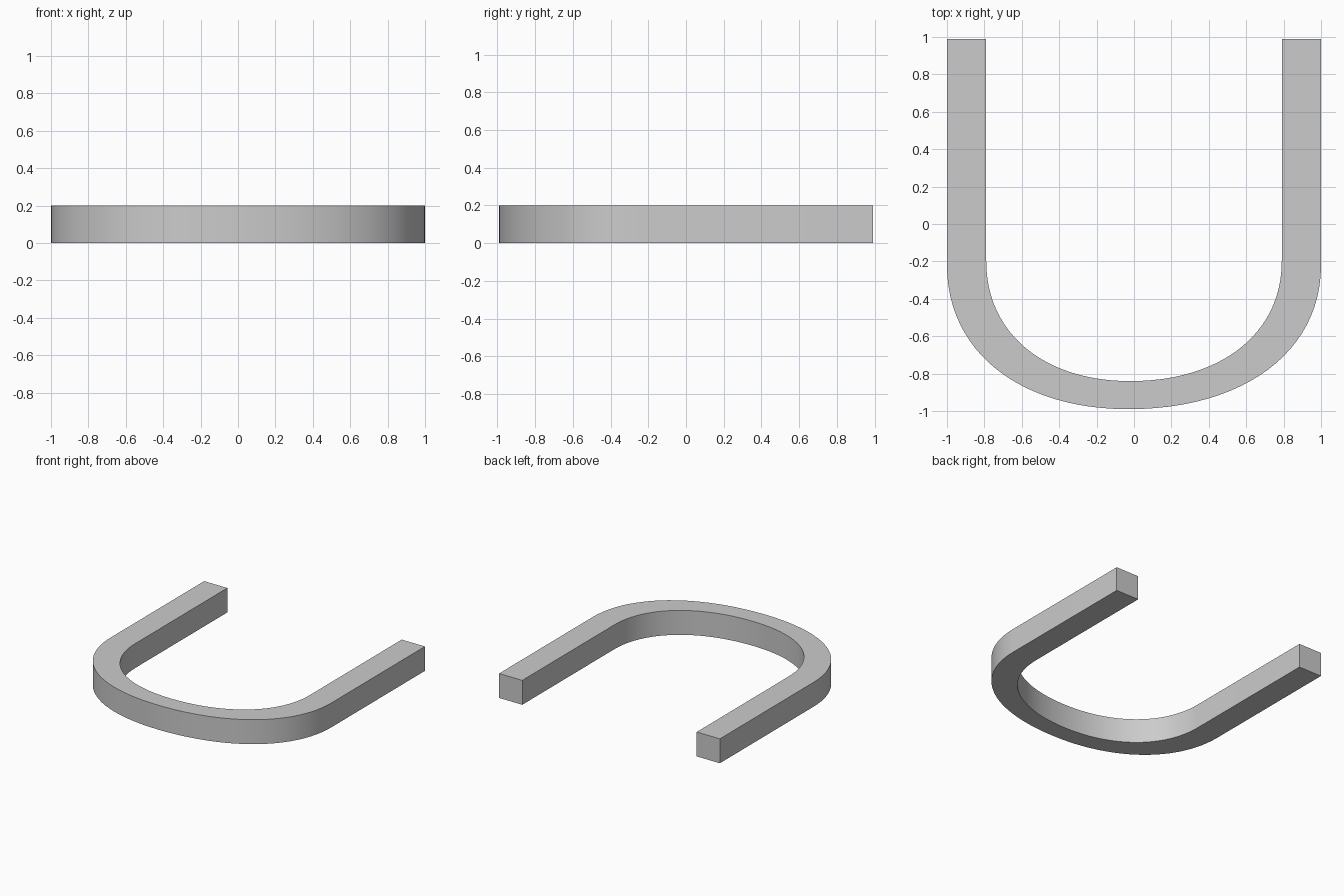
import bpy
import bmesh
from math import radians
from mathutils import Vector
from mathutils.geometry import interpolate_bezier

if "Cube" in bpy.data.objects:
    bpy.data.objects.remove(bpy.data.objects["Cube"])

HEIGHT = 0.2
END_Y = 0.99
STEPS = 25
K = 0.6  # handle length of the rounded corners


def u_line(side_l, side_r, bend_y, apex_x, apex_y):
    """U-shaped outline: straight arm, two curved quarters, straight arm."""
    def quarter(side):
        start, end = Vector((side, bend_y, 0)), Vector((apex_x, apex_y, 0))
        h1 = start + Vector((0, (apex_y - bend_y) * K, 0))
        h2 = end + Vector(((side - apex_x) * K, 0, 0))
        return interpolate_bezier(start, h1, h2, end, STEPS)
    left, right = quarter(side_l), quarter(side_r)
    return ([Vector((side_l, END_Y, 0))] + left + right[-2::-1]
            + [Vector((side_r, END_Y, 0))])


outer = u_line(-1.0, 1.0, -0.22, -0.03, -0.99)
inner = u_line(-0.79, 0.79, -0.2, -0.02, -0.84)

# Horseshoe band: bottom strip between the outlines, extruded upward
bm = bmesh.new()
vo = [bm.verts.new(p) for p in outer]
vi = [bm.verts.new(p) for p in inner]
for a in range(len(vo) - 1):
    bm.faces.new((vo[a], vo[a + 1], vi[a + 1], vi[a]))
ext = bmesh.ops.extrude_face_region(bm, geom=bm.faces[:], use_keep_orig=True)
top = [g for g in ext["geom"] if isinstance(g, bmesh.types.BMVert)]
bmesh.ops.translate(bm, verts=top, vec=(0, 0, HEIGHT))
bmesh.ops.recalc_face_normals(bm, faces=bm.faces[:])

mesh = bpy.data.meshes.new("u_band")
bm.to_mesh(mesh)
bm.free()
obj = bpy.data.objects.new("u_band", mesh)
bpy.context.collection.objects.link(obj)
bpy.context.view_layer.objects.active = obj
obj.select_set(True)
bpy.ops.object.shade_smooth_by_angle(angle=radians(30))
